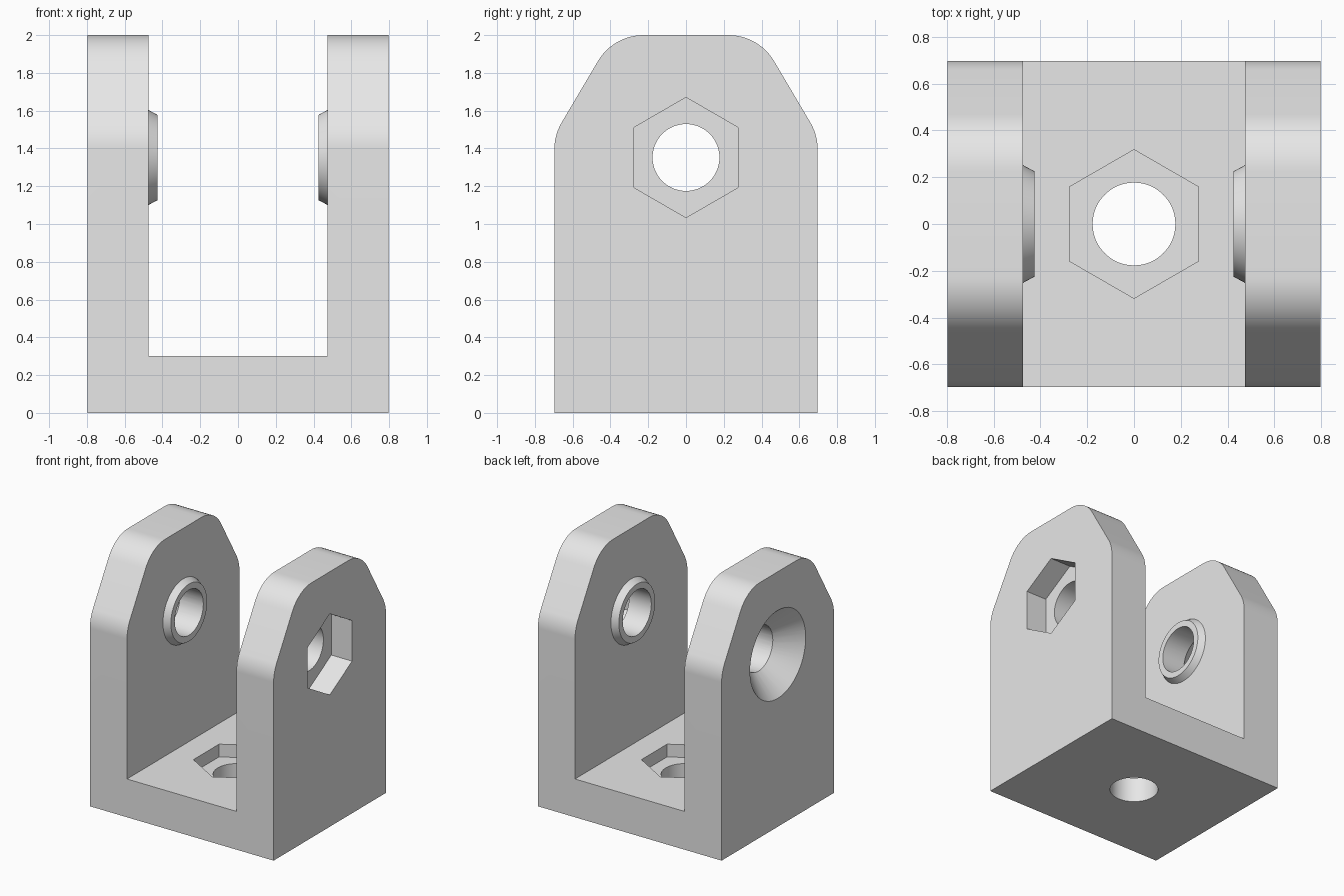
import bpy, bmesh
from math import sin, cos, radians, tau

cube = bpy.data.objects.get("Cube")
if cube:
    bpy.data.objects.remove(cube, do_unlink=True)

# Main dimensions
HALF_X, HALF_Y, HEIGHT = 0.797, 0.697, 2.0
SLOT_X, FLOOR_Z = 0.475, 0.3
PIN_Z, HOLE_R, HEX_R = 1.352, 0.177, 0.318
FILLET = 0.28

grey = bpy.data.materials.new("plain grey")
grey.use_nodes = True
grey.diffuse_color = (0.8, 0.8, 0.8, 1)
grey.node_tree.nodes["Principled BSDF"].inputs["Base Color"].default_value = (0.8, 0.8, 0.8, 1)


def loft(name, ring_a, ring_b):
    """Closed solid between two matching rings of points."""
    bm = bmesh.new()
    a = [bm.verts.new(p) for p in ring_a]
    b = [bm.verts.new(p) for p in ring_b]
    bm.faces.new(a)
    bm.faces.new(b)
    for i in range(len(a)):
        j = (i + 1) % len(a)
        bm.faces.new((a[i], a[j], b[j], b[i]))
    bmesh.ops.recalc_face_normals(bm, faces=bm.faces)
    mesh = bpy.data.meshes.new(name)
    bm.to_mesh(mesh)
    bm.free()
    mesh.materials.append(grey)
    obj = bpy.data.objects.new(name, mesh)
    bpy.context.collection.objects.link(obj)
    return obj


def ring(axis, t, r, sides):
    pts = []
    for i in range(sides):
        u, v = r * sin(tau * i / sides), r * cos(tau * i / sides)
        pts.append((t, u, PIN_Z + v) if axis == "x" else (u, v, t))
    return pts


def cone(name, axis, t1, r1, t2, r2, sides=64):
    return loft(name, ring(axis, t1, r1, sides), ring(axis, t2, r2, sides))


def combine(target, tool, operation):
    mod = target.modifiers.new(tool.name, "BOOLEAN")
    mod.operation, mod.solver, mod.object = operation, "EXACT", tool
    bpy.context.view_layer.objects.active = target
    bpy.ops.object.modifier_apply(modifier=mod.name)
    bpy.data.objects.remove(tool, do_unlink=True)


# Side outline: straight sides, slanted shoulders, rounded corners
half = [(HALF_Y, 0)]
for cy, cz, start, end in ((HALF_Y - FILLET, 1.395, 0, 30),
                           (0.225, HEIGHT - FILLET, 30, 90)):
    for k in range(13):
        ang = radians(start + (end - start) * k / 12)
        half.append((cy + FILLET * cos(ang), cz + FILLET * sin(ang)))
outline = half + [(-y, z) for y, z in reversed(half)]
bracket = loft("clevis_bracket", [(-HALF_X, y, z) for y, z in outline],
               [(HALF_X, y, z) for y, z in outline])

# Slot between the two arms
slot = [(-SLOT_X, FLOOR_Z), (SLOT_X, FLOOR_Z), (SLOT_X, 3), (-SLOT_X, 3)]
combine(bracket, loft("slot_cutter", [(x, -1, z) for x, z in slot],
                      [(x, 1, z) for x, z in slot]), "DIFFERENCE")

# Chamfered bosses on the inner faces of the arms
for side in (-1, 1):
    combine(bracket, cone("boss", "x", side * 0.425, 0.225, side * 0.525, 0.279), "UNION")

# Pin hole, base hole, nut pockets and countersink
for cutter in (
    cone("pin_hole", "x", -1, HOLE_R, 1, HOLE_R),
    cone("base_hole", "z", -0.2, HOLE_R, 0.5, HOLE_R),
    cone("arm_nut_pocket", "x", HALF_X - 0.18, HEX_R, 1, HEX_R, 6),
    cone("base_nut_pocket", "z", FLOOR_Z - 0.1, HEX_R, 0.5, HEX_R, 6),
    cone("countersink", "x", -HALF_X - 0.05, 0.395, -HALF_X + 0.218, 0.127),
):
    combine(bracket, cutter, "DIFFERENCE")

# Smooth rounds with crisp edges
bpy.ops.object.select_all(action="DESELECT")
bracket.select_set(True)
bpy.context.view_layer.objects.active = bracket
bpy.ops.object.shade_smooth_by_angle(angle=radians(20))
